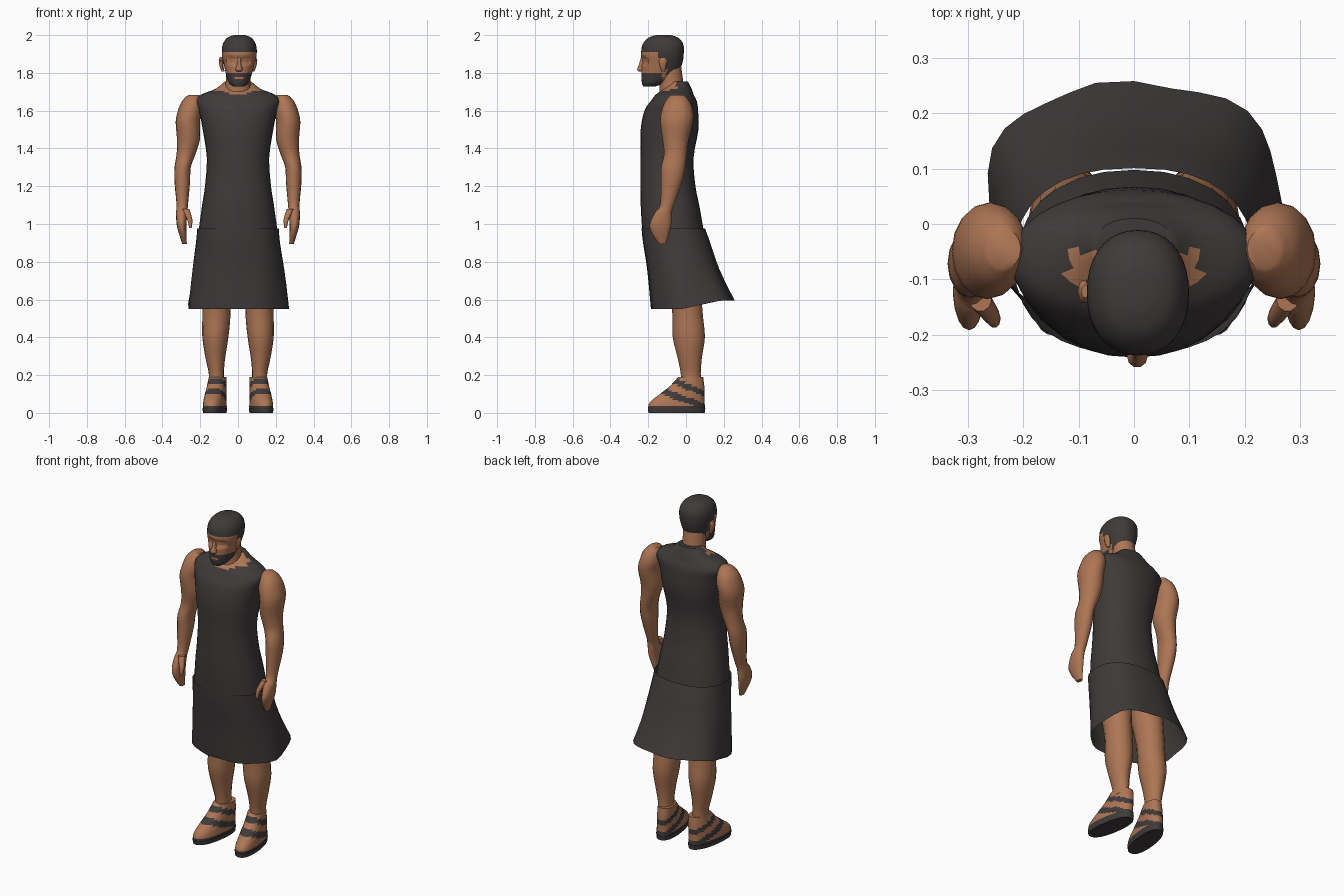
import bpy, bmesh, math

cube = bpy.data.objects.get("Cube")
if cube:
    bpy.data.objects.remove(cube)


def make_material(name, rgb):
    m = bpy.data.materials.new(name)
    m.use_nodes = True
    m.diffuse_color = (*rgb, 1)
    m.node_tree.nodes["Principled BSDF"].inputs["Base Color"].default_value = (*rgb, 1)
    return m


SKIN = make_material("brown_skin", (0.42, 0.18, 0.09))
DARK = make_material("charcoal", (0.05, 0.043, 0.043))


def spline(rings, steps):
    """Smoothly fill in rings between the given ones."""
    out = []
    last = len(rings) - 1
    for i in range(last):
        a, b = rings[max(i - 1, 0)], rings[i]
        c, d = rings[i + 1], rings[min(i + 2, last)]
        for s in range(steps):
            t = s / steps
            out.append([q + 0.5 * t * (r - p + t * (2 * p - 5 * q + 4 * r - w
                        + t * (3 * (q - r) + w - p)))
                        for p, q, r, w in zip(a, b, c, d)])
    return out + [list(rings[-1])]


def loft(name, rings, sides=16, steps=3, power=2.0, side=1, rule=None,
         base=SKIN, warp=None, closed=True):
    """Skin rings of (x, y, z, half width, half depth), listed bottom to top.
    rule(centre) picks the charcoal faces; warp(x, y, z) moves points."""
    bm = bmesh.new()
    loops = []
    for cx, cy, z, rx, ry in spline(rings, steps):
        loop = []
        for k in range(sides):
            a = 2 * math.pi * k / sides
            c, s = math.cos(a), math.sin(a)
            x = cx + rx * math.copysign(abs(c) ** (2 / power), c)
            y = cy + ry * math.copysign(abs(s) ** (2 / power), s)
            p = warp(x, y, z) if warp else (x, y, z)
            loop.append(bm.verts.new((p[0] * side, p[1], p[2])))
        loops.append(loop)
    for lo, hi in zip(loops, loops[1:]):
        for k in range(sides):
            n = (k + 1) % sides
            bm.faces.new((lo[k], lo[n], hi[n], hi[k]))
    if closed:
        bm.faces.new(loops[0][::-1])
        bm.faces.new(loops[-1])
        bmesh.ops.recalc_face_normals(bm, faces=bm.faces)
    for f in bm.faces:
        f.smooth = True
        if rule and rule(f.calc_center_median()):
            f.material_index = 1
    me = bpy.data.meshes.new(name)
    bm.to_mesh(me)
    bm.free()
    me.materials.append(base)
    if rule:
        me.materials.append(DARK)
    ob = bpy.data.objects.new(name, me)
    bpy.context.collection.objects.link(ob)
    bpy.ops.object.select_all(action="DESELECT")
    ob.select_set(True)
    bpy.context.view_layer.objects.active = ob
    bpy.ops.object.shade_smooth_by_angle(angle=math.radians(50))
    return ob


# Sleeveless top with an open neckline at the front
def top_rule(c):
    return not (c.z > 1.675 + 0.3 * abs(c.x) and c.y < -0.05)


loft("sleeveless_top", [
    (0, -.066, .94, .212, .164), (0, -.085, 1.1, .19, .155),
    (0, -.095, 1.2, .175, .145), (0, -.1, 1.35, .165, .14),
    (0, -.087, 1.5, .187, .153), (0, -.078, 1.6, .207, .142),
    (0, -.065, 1.65, .222, .122), (0, -.06, 1.685, .195, .1),
    (0, -.045, 1.715, .12, .075), (0, -.035, 1.755, .07, .045),
], sides=28, power=2.2, rule=top_rule)


# Flared skirt with soft folds and a hem that lifts at the back
def skirt_warp(x, y, z):
    t = max(0, (0.97 - z) / 0.42)
    fold = 1 + 0.025 * t * math.cos(7 * math.atan2(y, x) + 0.6)
    lift = 0.045 * t * t * min(1, max(0, (y + 0.02) / 0.2))
    return x * fold, y * fold, z + lift


loft("flared_skirt", [
    (0, .035, .55, .268, .22), (0, -.015, .75, .243, .19),
    (0, -.05, .9, .222, .178), (0, -.067, .975, .216, .168),
], sides=32, power=2.4, base=DARK, warp=skirt_warp, closed=False)

# Neck
loft("neck", [(0, -.07, 1.62, .09, .075), (0, -.075, 1.72, .068, .065),
              (.004, -.09, 1.83, .064, .065)])


# Head with cropped hair, beard and eye sockets
def head_rule(c):
    x = abs(c.x - 0.006)
    beard = c.z < 1.803 and c.y < -0.125 and not (x < 0.022 and 1.766 < c.z < 1.782)
    sideburn = -0.15 < c.y <= -0.1 and c.z > 1.875
    back = c.y > -0.105 and c.z > 1.785
    return c.z > 1.915 or beard or sideburn or back


def head_warp(x, y, z):
    if y < -0.18 and abs(z - 1.865) < 0.016 and 0.012 < abs(x - 0.006) < 0.06:
        y += 0.012
    return x, y, z


loft("head", [
    (.004, -.195, 1.728, .03, .032), (.004, -.17, 1.75, .054, .064),
    (.005, -.14, 1.8, .07, .096), (.006, -.128, 1.85, .082, .108),
    (.007, -.125, 1.9, .092, .113), (.007, -.122, 1.95, .088, .108),
    (.007, -.12, 1.985, .065, .08), (.007, -.12, 2.0, .03, .04),
], sides=36, steps=5, power=2.2, rule=head_rule, warp=head_warp)

# Nose
loft("nose", [(.006, -.235, 1.807, .012, .014), (.006, -.239, 1.818, .019, .021),
              (.006, -.234, 1.845, .011, .016), (.006, -.226, 1.885, .009, .012)],
     sides=10)


# Sandal pattern: sole and two slanted straps, laces over the instep
def sandal_rule(c):
    slant = c.z + 0.4 * c.y
    laces = c.y < -0.05 and abs(abs(c.x) - 0.125) < 0.03 and 0.115 < c.z < 0.13
    return (c.z < 0.035 or abs(slant - 0.07) < 0.018
            or abs(slant - 0.143) < 0.016 or laces)


def toe_out(x, y, z):
    return x - 0.13 * (y + 0.05), y, z


for label, side in (("left", 1), ("right", -1)):
    # Ear
    loft(label + "_ear", [(.078, -.12, 1.808, .008, .01), (.086, -.122, 1.83, .01, .016),
                          (.09, -.122, 1.865, .012, .022), (.088, -.122, 1.885, .007, .012)],
         sides=10, steps=2, side=side)

    # Arm running into the flat of the hand
    loft(label + "_arm", [
        (.283, -.125, .895, .012, .02), (.293, -.135, .95, .02, .046),
        (.299, -.135, 1.0, .026, .057), (.298, -.12, 1.06, .03, .045),
        (.295, -.1, 1.1, .03, .037), (.295, -.077, 1.22, .041, .056),
        (.293, -.068, 1.3, .043, .064), (.275, -.056, 1.37, .05, .06),
        (.262, -.055, 1.45, .061, .07), (.266, -.05, 1.54, .064, .086),
        (.255, -.046, 1.6, .063, .083), (.245, -.045, 1.65, .052, .064),
        (.235, -.045, 1.682, .03, .036),
    ], side=side)

    # Thumb
    loft(label + "_thumb", [(.252, -.178, .98, .007, .01), (.256, -.168, 1.025, .014, .017),
                            (.278, -.138, 1.08, .02, .02)], sides=10, side=side)

    # Leg with a full calf
    loft(label + "_leg", [
        (.115, .027, .16, .042, .054), (.115, .025, .21, .04, .053),
        (.12, .02, .29, .052, .064), (.12, .015, .4, .069, .085),
        (.115, .01, .5, .074, .081), (.115, 0, .6, .075, .083),
        (.11, -.03, .8, .085, .1),
    ], side=side)

    # Sandalled foot
    loft(label + "_sandal", [
        (.123, -.05, .004, .054, .145), (.123, -.05, .03, .059, .15),
        (.123, -.045, .06, .057, .143), (.122, -.02, .1, .054, .118),
        (.12, .005, .14, .05, .092), (.118, .025, .19, .045, .066),
    ], sides=32, steps=4, power=2.3, side=side, rule=sandal_rule, warp=toe_out)

    # Sandal sole
    loft(label + "_sole", [(.123, -.05, 0, .058, .149), (.123, -.05, .025, .061, .152)],
         sides=32, steps=1, power=2.3, side=side, base=DARK, warp=toe_out)
